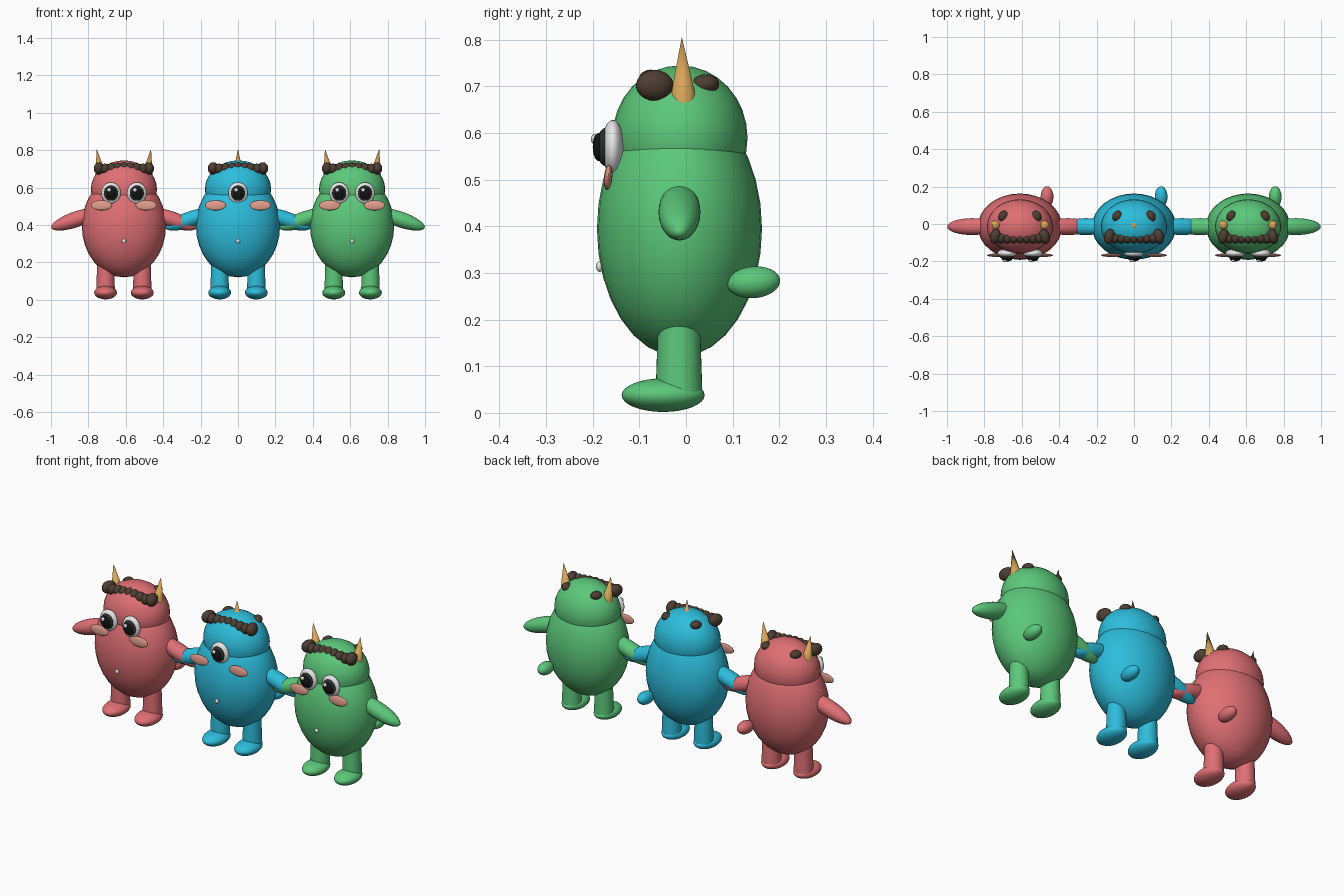
import bpy
from math import radians
from mathutils import Vector

if "Cube" in bpy.data.objects:
    bpy.data.objects.remove(bpy.data.objects["Cube"], do_unlink=True)


def material(name, rgb):
    mat = bpy.data.materials.new(name)
    mat.use_nodes = True
    mat.diffuse_color = (*rgb, 1)
    bsdf = next(n for n in mat.node_tree.nodes if n.type == "BSDF_PRINCIPLED")
    bsdf.inputs["Base Color"].default_value = (*rgb, 1)
    return mat


RED = material("coral red", (0.74, 0.16, 0.175))
BLUE = material("sky blue", (0.026, 0.51, 0.716))
GREEN = material("leaf green", (0.107, 0.578, 0.195))
HORN = material("horn tan", (0.68, 0.38, 0.10))
HAIR = material("hair brown", (0.075, 0.048, 0.032))
CHEEK = material("cheek pink", (0.75, 0.33, 0.26))
WHITE = material("eye white", (0.8, 0.8, 0.8))
IRIS = material("iris charcoal", (0.022, 0.03, 0.025))
PUPIL = material("pupil black", (0.006, 0.007, 0.006))


def finish(name, mat):
    ob = bpy.context.object
    ob.name = name
    ob.data.materials.append(mat)
    bpy.ops.object.shade_smooth_by_angle(angle=radians(40))
    return ob


def ball(name, mat, centre, radii, rot=(0, 0, 0), segments=32):
    """Ellipsoid with a rotation in degrees."""
    bpy.ops.mesh.primitive_uv_sphere_add(
        segments=segments, ring_count=segments // 2, radius=1,
        location=centre, rotation=[radians(a) for a in rot])
    bpy.context.object.scale = radii
    return finish(name, mat)


def cone(name, mat, base, tip, r_base, r_tip):
    """Cone or tapered cylinder between two points."""
    base, tip = Vector(base), Vector(tip)
    axis = tip - base
    bpy.ops.mesh.primitive_cone_add(
        vertices=32, radius1=r_base, radius2=r_tip, depth=axis.length,
        location=(base + tip) / 2,
        rotation=axis.to_track_quat("Z", "Y").to_euler())
    return finish(name, mat)


def eye(tag, x):
    ball(tag + "_eyeball", WHITE, (x, -0.157, 0.57), (0.052, 0.024, 0.058))
    ball(tag + "_iris", IRIS, (x, -0.172, 0.57), (0.038, 0.02, 0.041))
    ball(tag + "_pupil", PUPIL, (x, -0.187, 0.57), (0.028, 0.013, 0.03))
    ball(tag + "_eye_glint", WHITE, (x - 0.01, -0.196, 0.587), (0.011, 0.008, 0.011), segments=16)


def monster(tag, x, skin, eyes, horns):
    # Torso, head, navel and tail
    ball(tag + "_body", skin, (x, -0.014, 0.395), (0.225, 0.177, 0.275))
    ball(tag + "_head", skin, (x, -0.013, 0.59), (0.177, 0.145, 0.155))
    ball(tag + "_navel", WHITE, (x, -0.185, 0.314), (0.011, 0.008, 0.012), segments=16)
    ball(tag + "_tail", skin, (x + 0.145, 0.145, 0.28), (0.034, 0.057, 0.034), (5, 0, 0))

    # Mirrored limbs, cheeks and rear hair tufts
    for side, s in (("left", 1), ("right", -1)):
        name = f"{tag}_{side}"
        ball(name + "_arm", skin, (x + s * 0.256, -0.014, 0.43), (0.14, 0.045, 0.042), (0, s * 19, 0))
        cone(name + "_leg", skin, (x + s * 0.098, -0.015, 0.045), (x + s * 0.098, -0.015, 0.2), 0.05, 0.045)
        ball(name + "_foot", skin, (x + s * 0.098, -0.049, 0.038), (0.061, 0.089, 0.036))
        ball(name + "_cheek", CHEEK, (x + s * 0.12, -0.167, 0.505), (0.056, 0.009, 0.027), (-5, 0, 0))
        ball(name + "_rear_tuft", HAIR, (x + s * 0.09, 0.042, 0.705), (0.025, 0.03, 0.021), (0, 0, s * 25))
        ball(name + "_fringe_end", HAIR, (x + s * 0.132, -0.067, 0.702), (0.028, 0.041, 0.033), (0, 0, s * 15))

    # Fringe of overlapping curls
    for i in range(-3, 4):
        arch = 0.008 * (1 - abs(i) / 3)
        ball(f"{tag}_fringe_curl_{i + 4}", HAIR, (x + i * 0.034, -0.077, 0.7 + arch),
             (0.025, 0.027, 0.028), segments=20)

    for dx in eyes:
        eye(f"{tag}_{'left' if dx > 0 else 'right' if dx < 0 else 'middle'}", x + dx)
    for dx in horns:
        cone(f"{tag}_horn_{'left' if dx > 0 else 'right' if dx < 0 else 'middle'}", HORN,
             (x + dx, -0.006, 0.67), (x + dx * 1.16, -0.009, 0.806), 0.029, 0)


PAIR_EYES = (-0.069, 0.069)
PAIR_HORNS = (-0.125, 0.125)
monster("red", -0.61, RED, PAIR_EYES, PAIR_HORNS)
monster("blue", 0, BLUE, (0,), (0,))
monster("green", 0.61, GREEN, PAIR_EYES, PAIR_HORNS)
